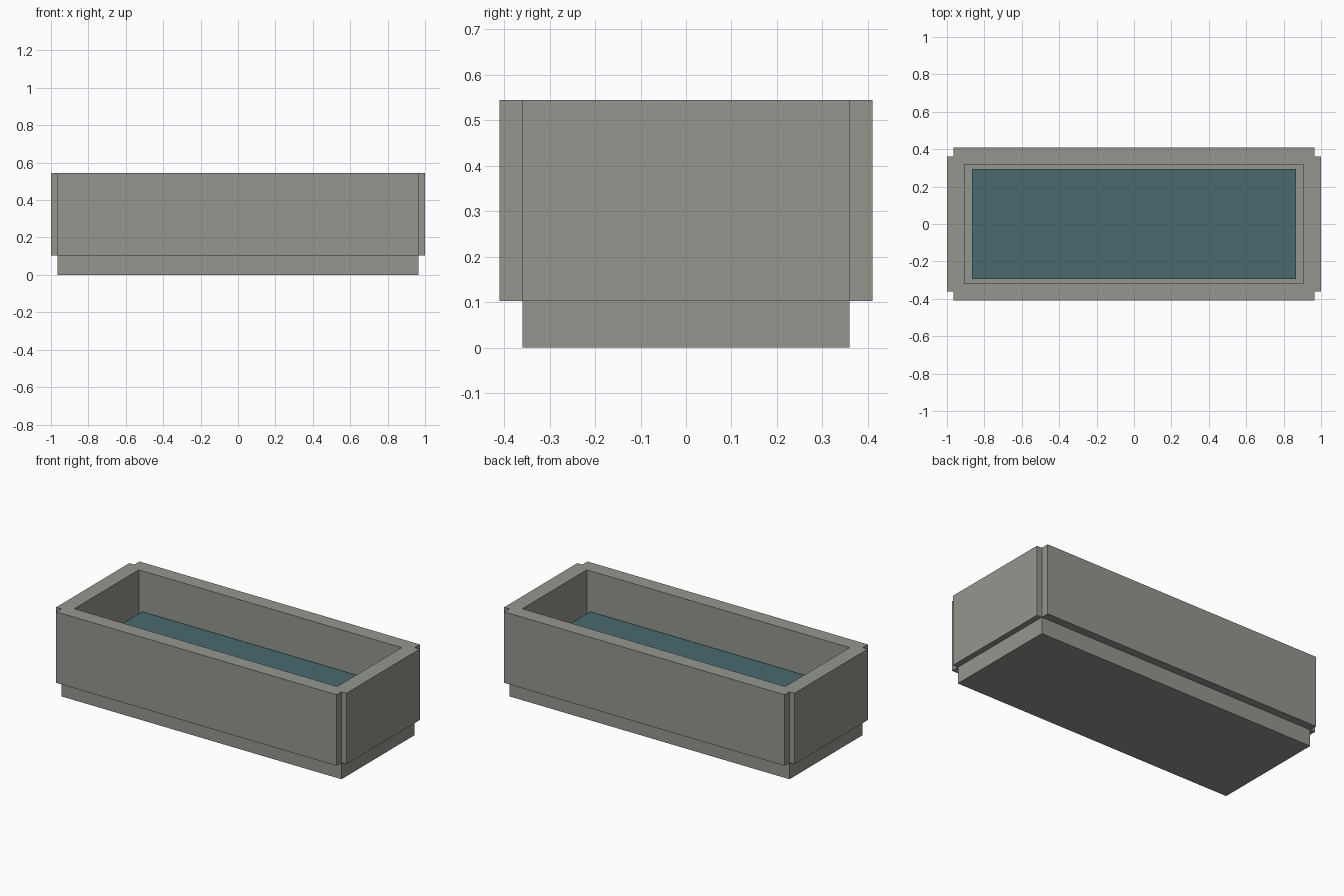
import bpy
import bmesh

cube = bpy.data.objects.get("Cube")
if cube:
    bpy.data.objects.remove(cube, do_unlink=True)


def make_material(name, rgb):
    mat = bpy.data.materials.new(name)
    mat.use_nodes = True
    mat.diffuse_color = (*rgb, 1)
    mat.node_tree.nodes["Principled BSDF"].inputs["Base Color"].default_value = (*rgb, 1)
    return mat


def prism(name, outline, z0, z1, mat):
    """Extrude a flat outline from z0 up to z1."""
    bm = bmesh.new()
    face = bm.faces.new([bm.verts.new((x, y, z0)) for x, y in outline])
    top = bmesh.ops.extrude_face_region(bm, geom=[face])["geom"]
    for v in top:
        if isinstance(v, bmesh.types.BMVert):
            v.co.z = z1
    bmesh.ops.recalc_face_normals(bm, faces=bm.faces)
    mesh = bpy.data.meshes.new(name)
    bm.to_mesh(mesh)
    bm.free()
    mesh.materials.append(mat)
    obj = bpy.data.objects.new(name, mesh)
    bpy.context.collection.objects.link(obj)
    return obj


def rectangle(hx, hy):
    return [(-hx, -hy), (hx, -hy), (hx, hy), (-hx, hy)]


stone = make_material("grey stone", (0.295, 0.307, 0.273))
water = make_material("teal water", (0.064, 0.143, 0.155))

CORE_X, CORE_Y = 0.965, 0.36    # recessed plinth and corner notches
OUT_X, OUT_Y = 1.0, 0.41        # outer faces of the wall panels
BASE_Z, RIM_Z = 0.103, 0.545

# Plinth, whose top is the floor of the basin
prism("plinth", rectangle(CORE_X, CORE_Y), 0, BASE_Z, stone)

# Wall ring with a notch at every corner
notched = []
for sx, sy in ((-1, -1), (1, -1), (1, 1), (-1, 1)):
    corner = [(sx * OUT_X, sy * CORE_Y), (sx * CORE_X, sy * CORE_Y), (sx * CORE_X, sy * OUT_Y)]
    notched += corner if sx * sy > 0 else corner[::-1]
walls = prism("basin_walls", notched, BASE_Z, RIM_Z, stone)

# Hollow out the walls
cutter = prism("cavity_cutter", rectangle(0.905, 0.317), 0, 1, stone)
cutter.hide_render = True
cut = walls.modifiers.new("cavity", "BOOLEAN")
cut.operation = "DIFFERENCE"
cut.solver = "EXACT"
cut.object = cutter
bpy.context.view_layer.objects.active = walls
bpy.ops.object.modifier_apply(modifier=cut.name)
bpy.data.objects.remove(cutter, do_unlink=True)

# Thin sheet of water set inside the basin
prism("water_surface", rectangle(0.865, 0.293), 0.297, 0.305, water)
